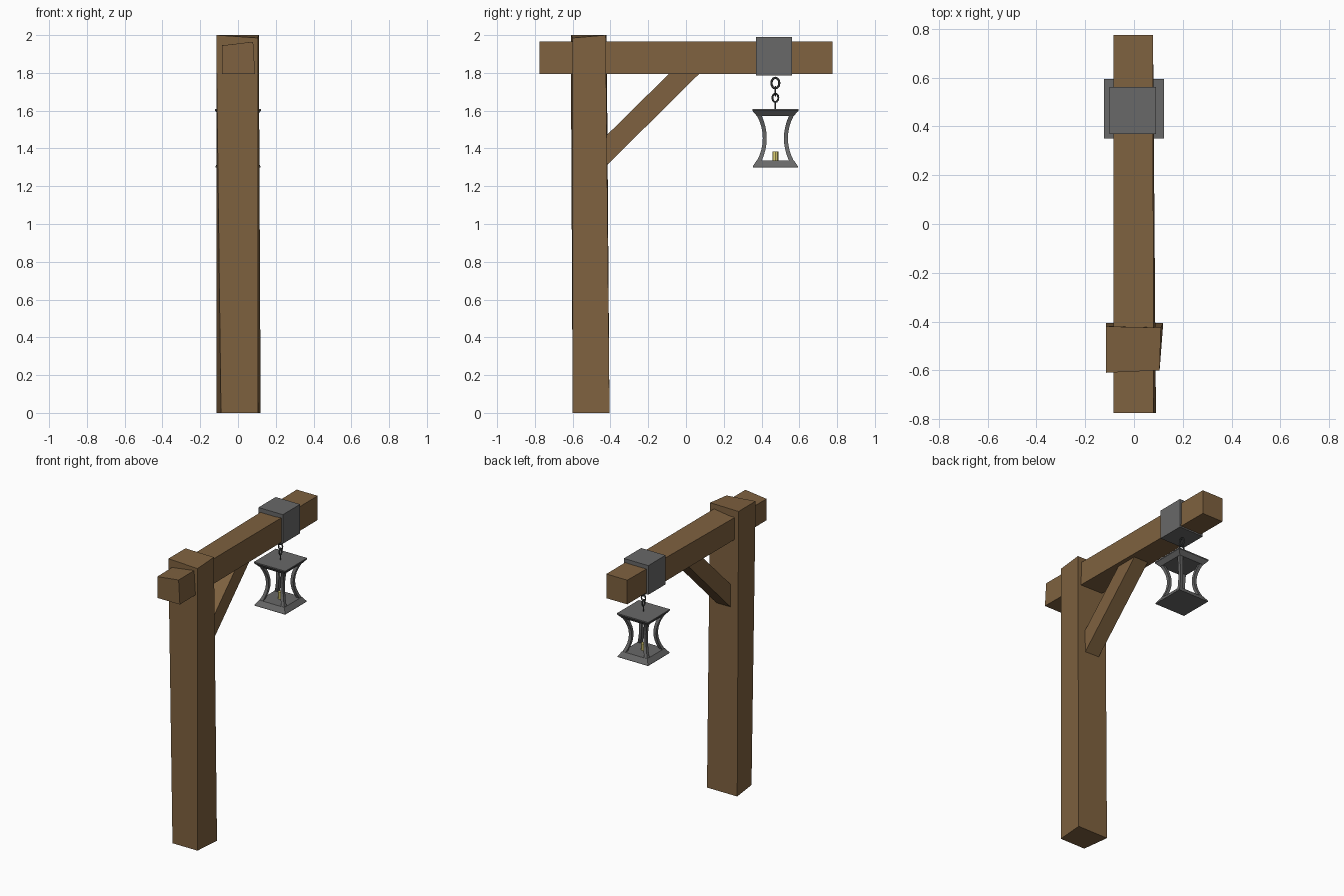
import bpy
from math import pi, cos, sin
from mathutils import Vector

if "Cube" in bpy.data.objects:
    bpy.data.objects.remove(bpy.data.objects["Cube"])


def material(name, rgb):
    m = bpy.data.materials.new(name)
    m.diffuse_color = (*rgb, 1)
    m.use_nodes = True
    m.node_tree.nodes["Principled BSDF"].inputs["Base Color"].default_value = m.diffuse_color
    return m


WOOD = material("wood", (0.21, 0.12, 0.05))
METAL = material("metal", (0.14, 0.14, 0.14))
CHAIN = material("chain_metal", (0.06, 0.065, 0.065))
WAX = material("wax", (0.75, 0.65, 0.18))


def mesh(name, verts, faces, mat):
    me = bpy.data.meshes.new(name)
    me.from_pydata(verts, [], faces)
    me.materials.append(mat)
    ob = bpy.data.objects.new(name, me)
    bpy.context.collection.objects.link(ob)
    return ob


def loft(name, rings, mat, closed=False):
    """Skin equal-sized rings of points; cap the ends unless closed."""
    n, k = len(rings[0]), len(rings)
    verts = [p for r in rings for p in r]
    faces = []
    for i in range(k if closed else k - 1):
        a, b = i * n, (i + 1) % k * n
        for j in range(n):
            faces.append((a + j, a + (j + 1) % n, b + (j + 1) % n, b + j))
    if not closed:
        faces += [tuple(reversed(range(n))), tuple(range((k - 1) * n, k * n))]
    return mesh(name, verts, faces, mat)


def square(h, z, x=0, y=0):
    return [(x - h, y - h, z), (x + h, y - h, z), (x + h, y + h, z), (x - h, y + h, z)]


def circle(r, z, y, n=8):
    return [(r * cos(2 * pi * i / n), y + r * sin(2 * pi * i / n), z) for i in range(n)]


# Rough-hewn post
loft("post", [
    [(-.09, -.6, 0), (.105, -.6, 0), (.12, -.405, 0), (-.115, -.405, 0)],
    [(-.115, -.61, 2), (.105, -.6, 1.985), (.11, -.425, 2), (-.115, -.42, 2)]], WOOD)

# Cross beam with a skewed front end
loft("beam", [
    [(-.085, .775, 1.795), (.078, .775, 1.795), (.078, .775, 1.965), (-.085, .775, 1.965)],
    [(-.085, -.775, 1.795), (.09, -.775, 1.795), (.08, -.775, 1.965), (-.085, -.775, 1.945)]], WOOD)

# Diagonal brace
side = [(-.43, 1.3), (.085, 1.81), (-.075, 1.81), (-.43, 1.46)]
loft("brace", [[(x, y, z) for y, z in side] for x in (-.055, .055)], WOOD)

# Metal collar around the beam
loft("collar", [[(-.1, y, 1.785), (-.1, y, 1.99), (.09, y, 1.99), (.09, y, 1.785)]
                for y in (.37, .562)], METAL)

# Hanging chain
LY = .473


def link(name, z, width, height, wire, along_y):
    rings = []
    for i in range(12):
        a = 2 * pi * i / 12
        ring = []
        for j in range(6):
            b = 2 * pi * j / 6
            u = (width + wire * cos(b)) * cos(a)
            w = (height + wire * cos(b)) * sin(a)
            v = wire * sin(b)
            ring.append((v, LY + u, z + w) if along_y else (u, LY + v, z + w))
        rings.append(ring)
    loft(name, rings, CHAIN, True)


link("chain_link_top", 1.746, .021, .028, .006, True)
link("chain_link_middle", 1.703, .016, .023, .005, False)
link("chain_link_bottom", 1.668, .016, .022, .005, True)
loft("lantern_hook", [circle(.005, z, LY, 6) for z in (1.605, 1.65)], CHAIN)

# Lantern roof and base, flared outwards
loft("lantern_roof", [square(.098, 1.572, 0, LY), square(.122, 1.6, 0, LY),
                      square(.122, 1.608, 0, LY)], METAL)
loft("lantern_base", [square(.119, 1.3, 0, LY), square(.119, 1.306, 0, LY),
                      square(.098, 1.337, 0, LY)], METAL)

# Four inward-bowed corner bars
for sx in (-1, 1):
    for sy in (-1, 1):
        rings = []
        for i in range(9):
            t = i / 8 * 2 - 1
            c = .056 + .029 * t * t
            h = .0105 + .002 * t * t
            ring = square(h, 1.454 + .12 * t, sx * c, LY + sy * c)
            rings.append(ring)
        loft("lantern_bar", rings, METAL)

# Candle
loft("candle", [circle(.016, 1.335, LY), circle(.016, 1.385, LY)], WAX)
